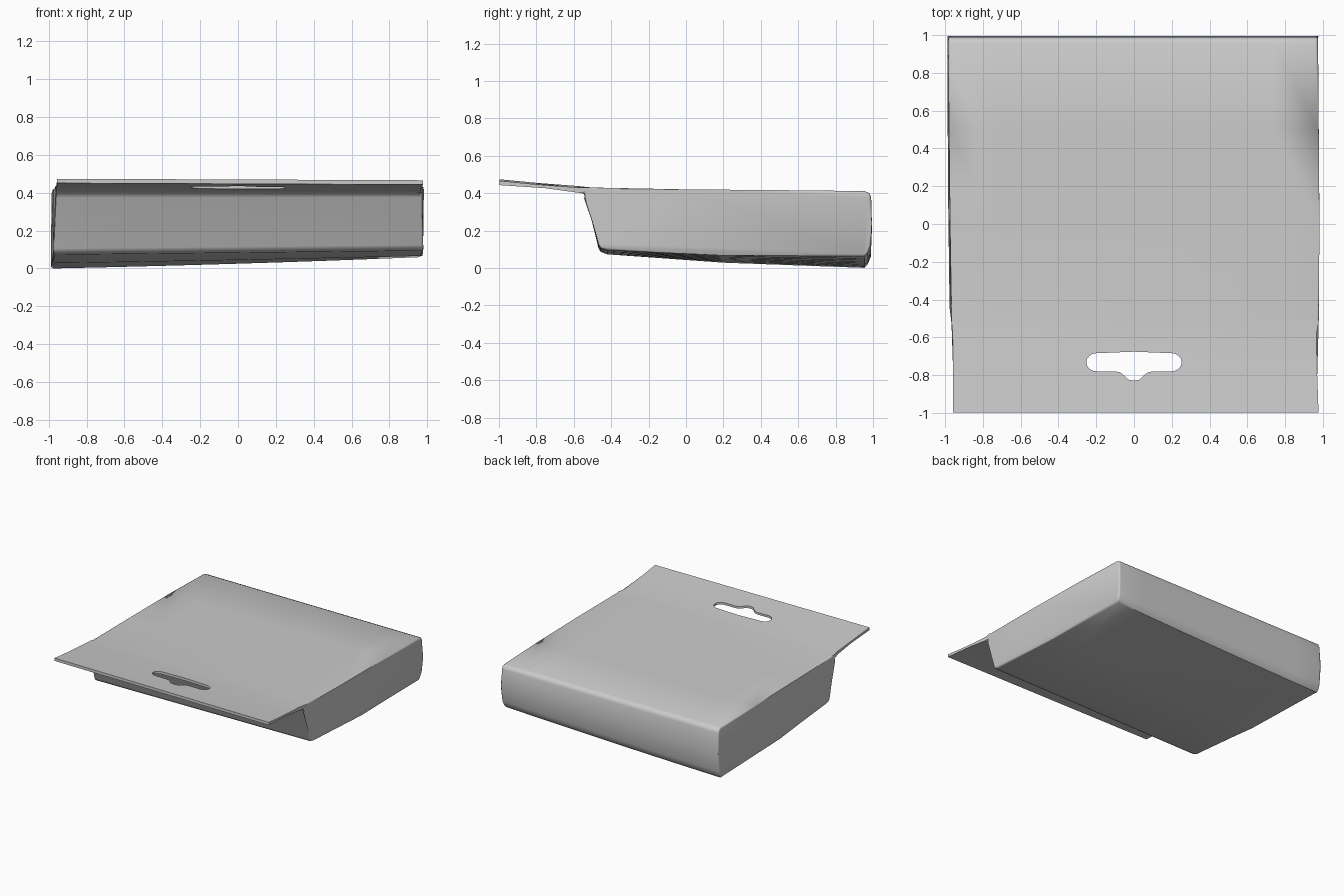
import bpy, bmesh, math

if "Cube" in bpy.data.objects:
    bpy.data.objects.remove(bpy.data.objects["Cube"])

# Side profile: y, z, left x, right x (tab tip, underside, front wall, base, back, lid)
profile = [
    (-0.998, 0.470, -0.957, 0.977), (-0.998, 0.447, -0.957, 0.977),
    (-0.75, 0.430, -0.957, 0.968), (-0.58, 0.407, -0.960, 0.965),
    (-0.548, 0.398, -0.964, 0.972), (-0.532, 0.375, -0.968, 0.980),
    (-0.468, 0.115, -0.976, 0.980), (-0.456, 0.095, -0.976, 0.979),
    (-0.42, 0.083, -0.976, 0.978), (0.2, 0.045, -0.985, 0.975),
    (0.955, 0.025, -0.988, 0.965), (0.972, 0.045, -0.988, 0.970),
    (0.988, 0.085, -0.988, 0.974), (0.994, 0.22, -0.987, 0.976),
    (0.990, 0.375, -0.985, 0.975), (0.980, 0.400, -0.984, 0.974),
    (0.955, 0.411, -0.983, 0.973), (0.5, 0.416, -0.979, 0.977),
    (0.0, 0.420, -0.974, 0.982), (-0.50, 0.430, -0.968, 0.982),
    (-0.58, 0.434, -0.960, 0.965), (-0.80, 0.451, -0.957, 0.970),
]
N = len(profile)
TAB_LOW, TAB_TOP = 4, 19        # profile points where the tab meets the box
STEPS = 8


def smooth(obj, degrees):
    bpy.ops.object.select_all(action='DESELECT')
    obj.select_set(True)
    bpy.context.view_layer.objects.active = obj
    bpy.ops.object.shade_smooth_by_angle(angle=math.radians(degrees))


def make_object(name, bm):
    bmesh.ops.recalc_face_normals(bm, faces=bm.faces)
    mesh = bpy.data.meshes.new(name)
    bm.to_mesh(mesh)
    bm.free()
    obj = bpy.data.objects.new(name, mesh)
    bpy.context.collection.objects.link(obj)
    return obj


# Hang-tab box: profile swept across x, with the base leaning slightly
bm = bmesh.new()
rings = []
for i in range(STEPS + 1):
    t = i / STEPS
    s = 2 * t - 1
    ring = []
    for y, z, left, right in profile:
        low = max(0, min(1, (0.4 - z) / 0.3))
        back = max(0, min(1, (y + 0.46) / 1.42))
        dz = low * (0.01 * s + back * (0.02 * s + 0.005 * s * s))
        if y < -0.55:
            dz -= 0.004 * s
        ring.append(bm.verts.new((left + (right - left) * t, y, z + dz)))
    rings.append(ring)
for a, b in zip(rings, rings[1:]):
    for j in range(N):
        k = (j + 1) % N
        bm.faces.new((a[j], a[k], b[k], b[j]))

# End walls, split between tab and box; round the box side edges
round_edges = []
for ring in (rings[0], rings[-1]):
    wall = bm.faces.new(ring[TAB_LOW:TAB_TOP + 1])
    bm.faces.new(ring[TAB_TOP:] + ring[:TAB_LOW + 1])
    seam = {ring[TAB_LOW], ring[TAB_TOP]}
    round_edges += [e for e in wall.edges if set(e.verts) != seam]
bmesh.ops.bevel(bm, geom=round_edges, offset=0.014, segments=3,
                profile=0.5, affect='EDGES', clamp_overlap=True)
box = make_object("hang_tab_box", bm)

# Hanger slot cutter: right half of the outline, mirrored
half = [(0.0, -0.830), (0.03, -0.824), (0.055, -0.800), (0.075, -0.785), (0.10, -0.780)]
for i in range(9):
    a = math.radians(-90 + 180 * i / 8)
    half.append((0.20 + 0.052 * math.cos(a), -0.732 + 0.048 * math.sin(a)))
half += [(0.10, -0.680), (0.0, -0.676)]
outline = half + [(-x, y) for x, y in reversed(half[1:-1])]
bm = bmesh.new()
face = bm.faces.new([bm.verts.new((x, y, 0.3)) for x, y in outline])
ext = bmesh.ops.extrude_face_region(bm, geom=[face])
for v in ext["geom"]:
    if isinstance(v, bmesh.types.BMVert):
        v.co.z = 0.6
cutter = make_object("slot_cutter", bm)
cutter.hide_render = True

bpy.context.view_layer.objects.active = box
mod = box.modifiers.new("hanger_slot", 'BOOLEAN')
mod.operation = 'DIFFERENCE'
mod.solver = 'EXACT'
mod.object = cutter
bpy.ops.object.modifier_apply(modifier=mod.name)
bpy.data.objects.remove(cutter)
smooth(box, 50)
